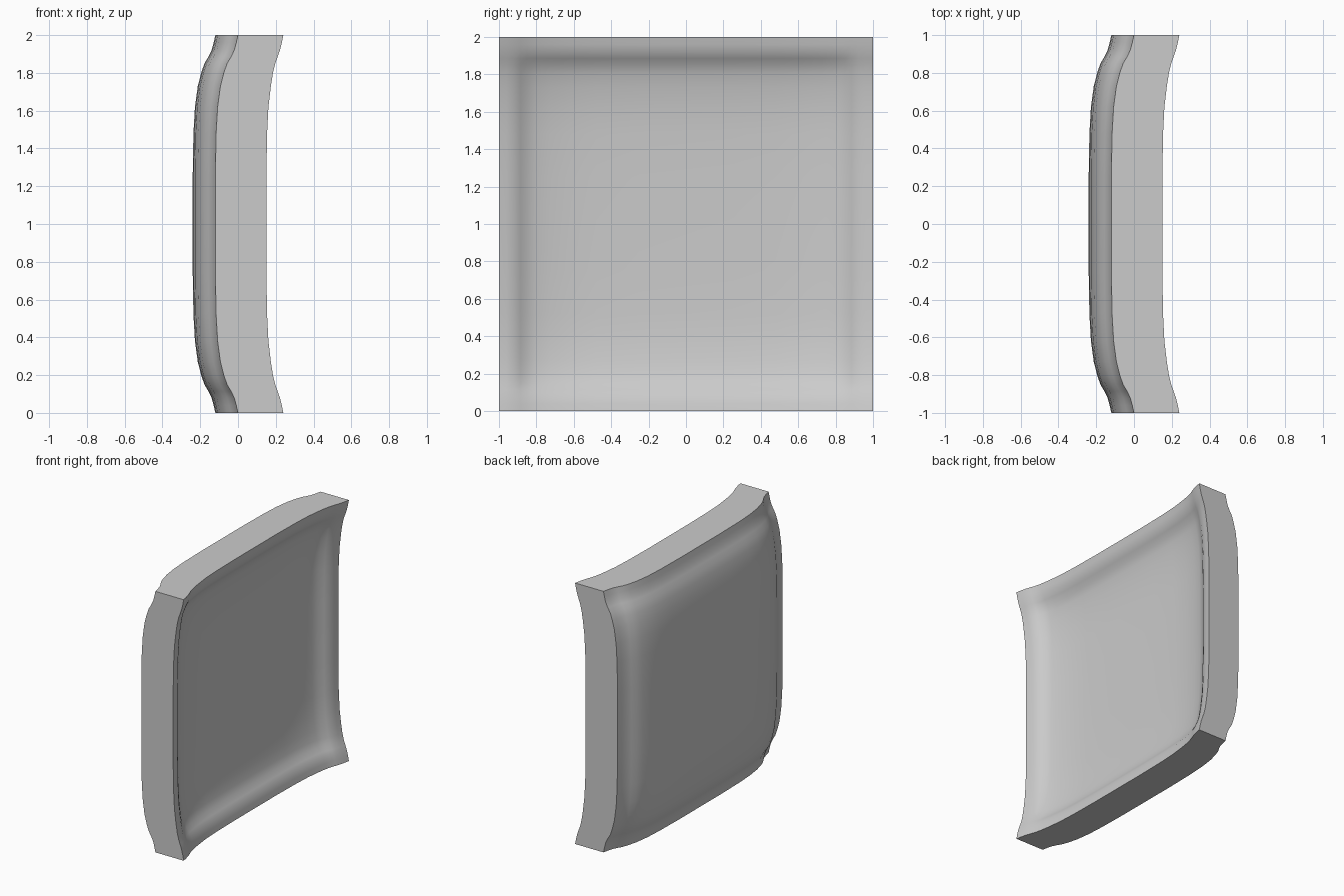
import bpy
import bmesh
import math

if "Cube" in bpy.data.objects:
    bpy.data.objects.remove(bpy.data.objects["Cube"])

# Distance in from the rim, and how far each face dips there
STATIONS = [0, .04, .08, .115, .15, .20, .27, .38, .52, .75, 1]
BACK_DIP = [0, .009, .020, .037, .058, .075, .093, .108, .116, .120, .120]
FRONT_DIP = [0, .008, .018, .030, .043, .055, .066, .079, .086, .090, .090]
# Share of the extra recess inside the rim of the hollow face
RECESS = [0, 0, 0, .30, .67, .82, .92, 1, 1, 1, 1]
RECESS_DEPTH = .034


def mirrored(values, sign=1):
    return values + [sign * v for v in reversed(values[:-1])]


pos = mirrored([t - 1 for t in STATIONS], -1)
back_dip = mirrored(BACK_DIP)
front_dip = mirrored(FRONT_DIP)
recess = mirrored(RECESS)
n = len(pos)

bm = bmesh.new()


def dished_sheet(rim_x, dip, depth):
    """Grid whose dip sums both axes, plus a recess inside the rim."""
    return [[bm.verts.new((rim_x - dip[i] - dip[j] - depth * recess[i] * recess[j],
                           pos[i], pos[j] + 1))
             for j in range(n)] for i in range(n)]


back = dished_sheet(0.0, back_dip, 0)
front = dished_sheet(0.24, front_dip, RECESS_DEPTH)

# Bulged and hollow faces
for i in range(n - 1):
    for j in range(n - 1):
        for s in (back, front):
            bm.faces.new((s[i][j], s[i + 1][j], s[i + 1][j + 1], s[i][j + 1]))

# Four flat rim walls
for k in range(n - 1):
    for e in (0, n - 1):
        bm.faces.new((back[k][e], back[k + 1][e], front[k + 1][e], front[k][e]))
        bm.faces.new((back[e][k], back[e][k + 1], front[e][k + 1], front[e][k]))

bmesh.ops.recalc_face_normals(bm, faces=bm.faces[:])
mesh = bpy.data.meshes.new("dished_panel")
bm.to_mesh(mesh)
bm.free()

panel = bpy.data.objects.new("dished_panel", mesh)
bpy.context.collection.objects.link(panel)

grey = bpy.data.materials.new("mid grey")
grey.diffuse_color = (0.6, 0.6, 0.6, 1)
grey.use_nodes = True
grey.node_tree.nodes["Principled BSDF"].inputs["Base Color"].default_value = grey.diffuse_color
mesh.materials.append(grey)

bpy.context.view_layer.objects.active = panel
panel.select_set(True)
bpy.ops.object.shade_smooth_by_angle(angle=math.radians(35))
